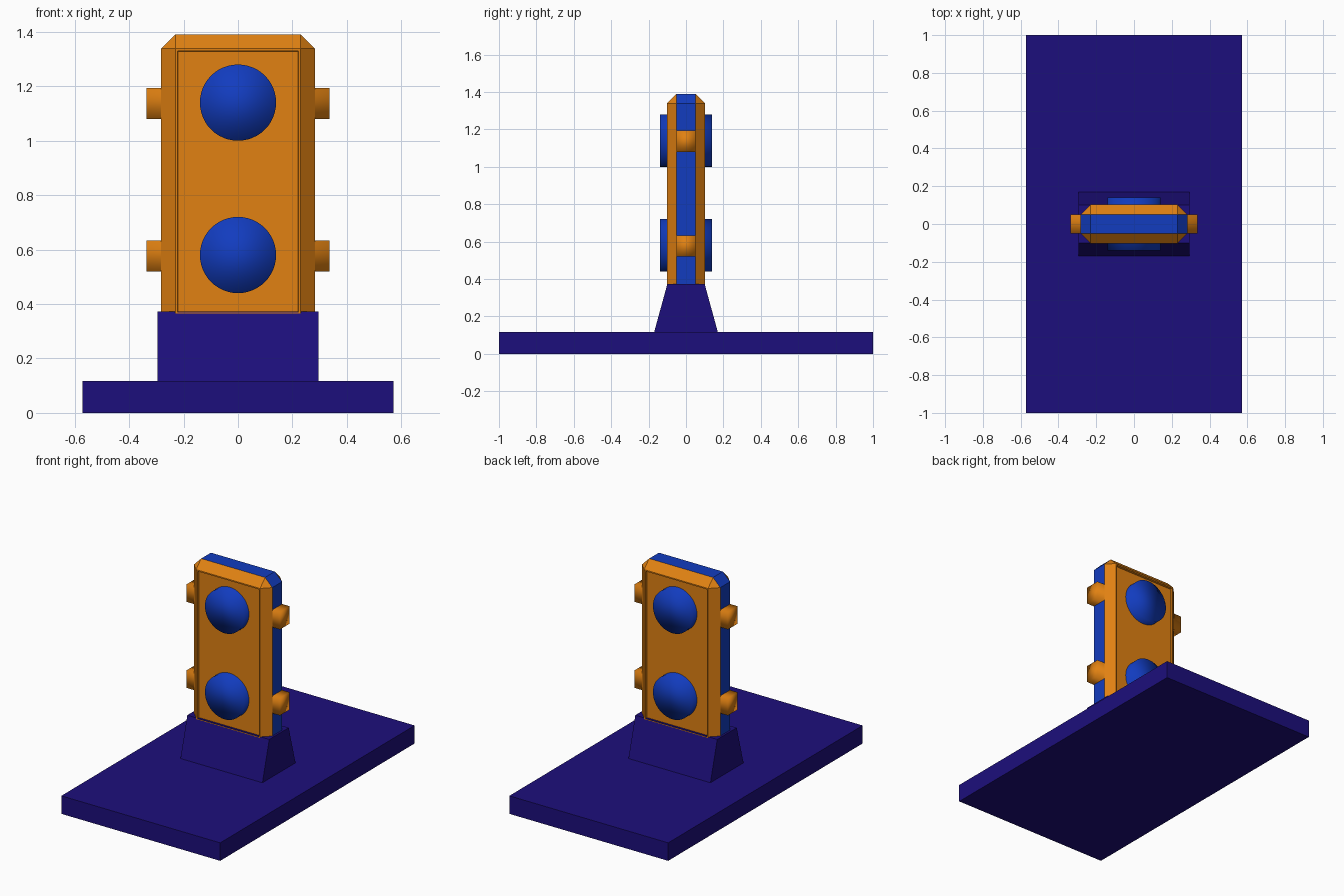
import bpy, bmesh, math
from mathutils import Matrix

if "Cube" in bpy.data.objects:
    bpy.data.objects.remove(bpy.data.objects["Cube"])


def material(name, rgb):
    m = bpy.data.materials.new(name)
    m.diffuse_color = (*rgb, 1)
    m.use_nodes = True
    m.node_tree.nodes["Principled BSDF"].inputs["Base Color"].default_value = m.diffuse_color
    return m


ORANGE = material("orange", (0.75, 0.22, 0.006))
BLUE = material("blue", (0.006, 0.045, 0.52))
PURPLE = material("purple", (0.012, 0.0045, 0.2))


def add(name, bm, mats, smooth=False):
    bmesh.ops.recalc_face_normals(bm, faces=bm.faces)
    for f in bm.faces:
        f.smooth = smooth
    me = bpy.data.meshes.new(name)
    bm.to_mesh(me)
    bm.free()
    for m in mats:
        me.materials.append(m)
    ob = bpy.data.objects.new(name, me)
    bpy.context.collection.objects.link(ob)
    return ob


def box(hx, hy, z0, z1):
    bm = bmesh.new()
    bmesh.ops.create_cube(bm, size=1, matrix=Matrix.Translation((0, 0, (z0 + z1) / 2))
                          @ Matrix.Diagonal((2 * hx, 2 * hy, z1 - z0, 1)))
    return bm


# Base slab
add("base", box(0.572, 1.0, 0, 0.117), [PURPLE])

# Pedestal, tapering front to back
bm = box(0.295, 0.17, 0.117, 0.372)
for v in bm.verts:
    if v.co.z > 0.2:
        v.co.y *= 0.1 / 0.17
add("pedestal", bm, [PURPLE])

# Lamp housing: chamfered box, blue rim band, orange faces with shallow recess
bm = box(0.282, 0.102, 0.36, 1.39)
edges = [e for e in bm.edges if max(v.co.z for v in e.verts) > 1]
bmesh.ops.bevel(bm, geom=edges, offset=0.052, segments=1, affect='EDGES')
bm.normal_update()
for f in bm.faces:
    f.material_index = 0 if abs(f.normal.y) > 0.1 else 1
panels = [f for f in bm.faces if abs(f.normal.y) > 0.99]
bmesh.ops.inset_individual(bm, faces=panels, thickness=0.012, depth=0)
bmesh.ops.inset_individual(bm, faces=panels, thickness=0.002, depth=-0.015)
add("housing", bm, [ORANGE, BLUE])

# Lamps pass right through the housing; side pegs sit at nearly the same heights
for tag, z in (("upper", 1.14), ("lower", 0.58)):
    bm = bmesh.new()
    bmesh.ops.create_cone(bm, cap_ends=True, segments=48, radius1=0.14, radius2=0.14, depth=0.28,
                          matrix=Matrix.Translation((0, 0, z)) @ Matrix.Rotation(math.pi / 2, 4, 'X'))
    add(tag + "_lamp", bm, [BLUE], True)
    add(tag + "_side_pegs", box(0.337, 0.05, z - 0.06, z + 0.053), [ORANGE], True)
